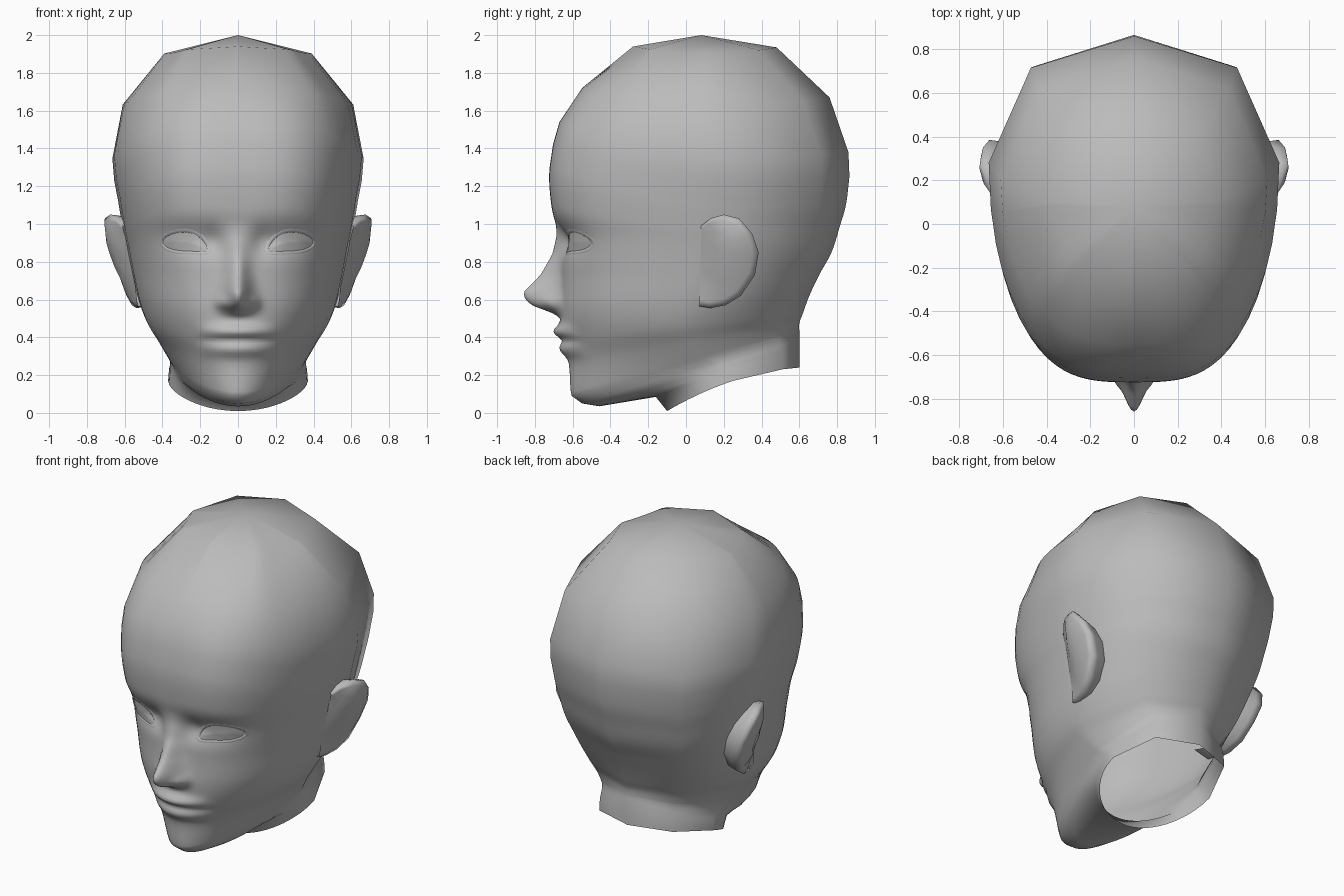
import bpy, bmesh, math
from mathutils import Vector
from mathutils.bvhtree import BVHTree

if "Cube" in bpy.data.objects:
    bpy.data.objects.remove(bpy.data.objects["Cube"])

grey = bpy.data.materials.new("plain_grey")
grey.diffuse_color = (0.5, 0.5, 0.5, 1)
grey.use_nodes = True
grey.node_tree.nodes["Principled BSDF"].inputs["Base Color"].default_value = grey.diffuse_color


def finish(bm, name):
    bmesh.ops.recalc_face_normals(bm, faces=bm.faces)
    for f in bm.faces:
        f.smooth = True
    me = bpy.data.meshes.new(name)
    bm.to_mesh(me)
    me.materials.append(grey)
    ob = bpy.data.objects.new(name, me)
    bpy.context.collection.objects.link(ob)
    return ob


def bridge(bm, a, b, closed=True):
    n = len(a)
    for i in range(n if closed else n - 1):
        j = (i + 1) % n
        bm.faces.new((a[i], a[j], b[j], b[i]))


def g(t):
    return math.exp(-t * t)


def lookup(table, z):
    if z <= table[0][0]:
        return table[0][1]
    for (z0, v0), (z1, v1) in zip(table, table[1:]):
        if z <= z1:
            return v0 + (v1 - v0) * (z - z0) / (z1 - z0)
    return table[-1][1]


NOSE_HEIGHT = [(.505, 0), (.53, .045), (.57, .15), (.605, .187), (.64, .195),
               (.73, .108), (.84, .04), (.94, .008), (1.0, 0)]
NOSE_WIDTH = [(.55, .07), (.62, .066), (.75, .058), (.95, .055)]


def relief(x, z):
    """Push of the face toward -y: nose, sockets, brows and lips."""
    x = abs(x)
    d = lookup(NOSE_HEIGHT, z) * g(x / lookup(NOSE_WIDTH, z))
    d += .035 * g((x - .085) / .03) * g((z - .585) / .035)
    d -= .036 * g((x - .25) / .14) * g((z - .915) / .08)
    d -= .03 * g((x - .13) / .055) * g((z - .91) / .075)
    lip = max(0, 1 - (x / .22) ** 2)
    d += lip * (.042 * g((z - .43) / .035) + .030 * g((z - .335) / .038))
    d -= .009 * max(0, 1 - (x / .24) ** 4) * g((z - .383) / .014)
    return d


# Head rings: front y, front z, back y, back z, half width, widest y, front powers a and b, sag, steps
RINGS = [
    (-.28, 1.94, .48, 1.935, .39, .10, 2.3, .5, -.035, 1),
    (-.55, 1.72, .76, 1.67, .61, .20, 2.6, .5, -.06, 1),
    (-.67, 1.54, .86, 1.38, .665, .28, 3.0, .48, -.10, 2),
    (-.722, 1.30, .853, 1.14, .635, .27, 3.2, .46, -.08, 6),
    (-.713, 1.10, .812, .98, .61, .26, 3.1, .46, -.045, 7),
    (-.68, .95, .77, .85, .588, .25, 2.8, .45, -.015, 9),
    (-.663, .75, .705, .73, .56, .22, 2.5, .45, 0, 12),
    (-.667, .55, .653, .62, .525, .16, 2.3, .47, 0, 9),
    (-.655, .40, .62, .53, .48, .10, 2.0, .52, 0, 8),
    (-.62, .26, .60, .475, .425, .10, 2.0, .66, 0, 6),
    (-.605, .09, .60, .43, .372, .13, 2.0, .82, 0, 1),
    (-.55, .05, .60, .41, .36, .17, 2.0, .82, 0, 1),
    (-.46, .035, .60, .39, .36, .19, 2.0, .82, 0, 1),
    (-.16, .085, .60, .33, .365, .24, 2.0, .5, .02, 1),
    (-.10, .01, .60, .24, .37, .25, 2.0, .5, .045, 1)]


def spline(i, t):
    p = [RINGS[min(max(i + k, 0), len(RINGS) - 1)] for k in (-1, 0, 1, 2)]
    return [b + .5 * t * (c - a + t * (2 * a - 5 * b + 4 * c - d + t * (3 * (b - c) + d - a)))
            for a, b, c, d in zip(*p)]


FRONT = [0, .025, .05, .08, .11, .145, .18, .22, .26, .30, .35, .40, .45, .5, .56, .62,
         .68, .74, .8, .86, .91, .95, .985, 1]


def ring_points(r):
    yf, zf, yb, zb, w, yc, pa, pb, sag, _ = r
    half = [(s * w, yc - (yc - yf) * max(0, 1 - s ** pa) ** pb) for s in FRONT]
    if zf > 1.9:  # faceted crown
        corner = [(0, yf), (.72 * w, yc - (yc - yf) * .74), (w, yc)]
        half = [(s * w, lookup(corner, s * w)) for s in FRONT]
    half += [(w * .71, yc + (yb - yc) * .75), (0, yb)]
    pts = []
    for x, y in half:
        t = (y - yf) / (yb - yf)
        z = zf + (zb - zf) * t + sag * 4 * t * (1 - t)
        if y < 0:
            y -= relief(x, z)
        pts.append((x, y, z))
    return pts + [(-x, y, z) for x, y, z in pts[-2:0:-1]]


# Head with face and open neck
bm = bmesh.new()
rows = []
for i, r in enumerate(RINGS):
    steps = r[-1] if i < len(RINGS) - 1 else 1
    for k in range(steps):
        rows.append([bm.verts.new(p) for p in ring_points(spline(i, k / steps))])
crown = bm.verts.new((0, .08, 2))
for i, v in enumerate(rows[0]):
    bm.faces.new((crown, v, rows[0][(i + 1) % len(rows[0])]))
for a, b in zip(rows, rows[1:]):
    bridge(bm, a, b)
bm.normal_update()
tree = BVHTree.FromBMesh(bm)
finish(bm, "head")


def face_y(x, z):
    return tree.ray_cast(Vector((x, -2, z)), Vector((0, 1, 0)))[0].y


def eye_loop(bm, side, scale, push):
    loop = []
    for k in range(20):
        a = math.tau * k / 20
        dx = .12 * scale * math.cos(a)
        h = .054 if math.sin(a) > 0 else .048
        x, z = .28 + dx, .904 + (h + .06 * (scale - 1)) * scale * math.sin(a)
        z -= .038 * max(0, -dx / .12) ** 2 * min(1, 1 / scale)
        loop.append(bm.verts.new((side * x, face_y(x, z) - push, z)))
    return loop


# Ear outline in y, z, from the upper front round the back to the lobe
EAR = [(.08, .99), (.13, 1.03), (.20, 1.05), (.28, 1.03), (.35, .95), (.385, .85),
       (.365, .73), (.29, .62), (.21, .57), (.13, .555), (.07, .565)]
EAR_X = [(.55, .55), (.6, .58), (.8, .675), (.9, .705), (.98, .712), (1.03, .705), (1.05, .68)]


def ear_loop(bm, side, scale, out):
    loop = []
    for y, z in EAR:
        y, z = .08 + (y - .08) * scale, .82 + (z - .82) * scale
        flare = min(1, max(0, (y - .06) / .15))
        root = .525 + .16 * (z - .55)
        x = root + (lookup(EAR_X, z) - root) * flare - .3 * max(0, y - .29)
        loop.append(bm.verts.new((side * (x + out), y, z)))
    return loop


for side, tag in ((1, "left"), (-1, "right")):
    # Eyelids
    bm = bmesh.new()
    loops = [eye_loop(bm, side, s, p) for s, p in ((1.25, -.004), (1.12, .001), (1.0, .005), (.97, -.004))]
    for a, b in zip(loops, loops[1:]):
        bridge(bm, a, b)
    finish(bm, tag + "_eyelids")
    # Eyeball surface
    bm = bmesh.new()
    loops = [eye_loop(bm, side, s, p) for s, p in ((1.0, .001), (.6, .010), (.25, .013))]
    for a, b in zip(loops, loops[1:]):
        bridge(bm, a, b)
    bm.faces.new(loops[-1])
    finish(bm, tag + "_eye")
    # Ear
    bm = bmesh.new()
    loops = [ear_loop(bm, side, s, o) for s, o in ((.9, -.13), (.98, -.045), (1, 0), (.88, -.001), (.6, -.008), (.3, -.008))]
    for a, b in zip(loops, loops[1:]):
        bridge(bm, a, b, False)
    bm.faces.new(loops[-1])
    finish(bm, tag + "_ear")
